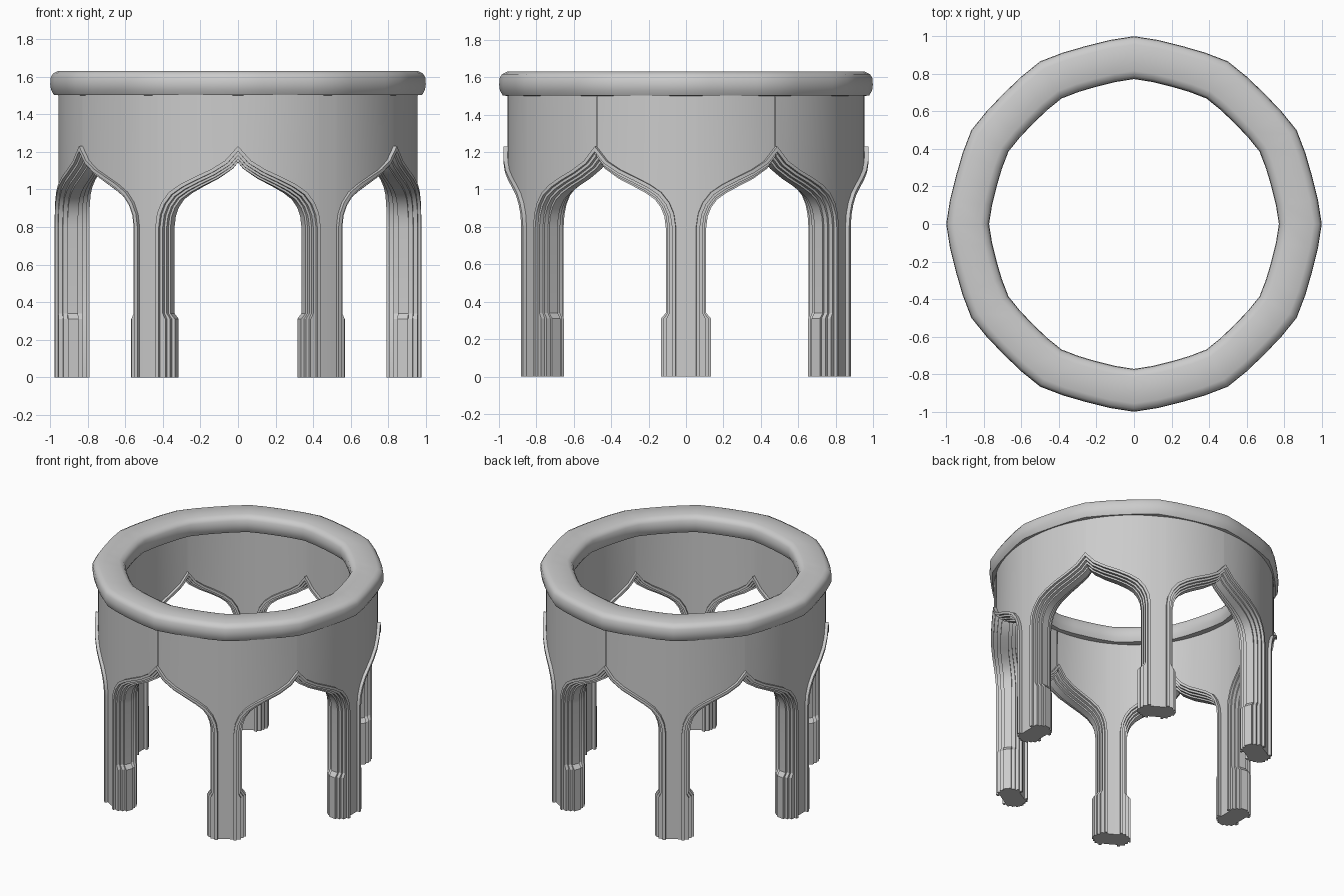
import bpy, bmesh, math
from mathutils import Vector

cube = bpy.data.objects.get("Cube")
if cube:
    bpy.data.objects.remove(cube)

MID = 0.885          # centre radius of the ring wall
WALL = 0.07          # half thickness of the wall
WALL_TOP = 1.53

stone = bpy.data.materials.new("light_grey_stone")
stone.use_nodes = True
grey = (0.6, 0.6, 0.6, 1)
stone.diffuse_color = grey
stone.node_tree.nodes["Principled BSDF"].inputs["Base Color"].default_value = grey

# Half arch outline: distance around the ring from the leg centre, and height
ARCH = [Vector(p) for p in [
    (.05, 0), (.05, .31), (.05, .34), (.05, .80), (.059, .87), (.082, .93),
    (.122, .985), (.18, 1.027), (.25, 1.065), (.33, 1.105), (.40, 1.152),
    (.463, 1.23)]]

# Stepped moulding: offset into the opening, and distance from the wall centre
STEPS = [(0, WALL), (0, .092), (.018, .092), (.018, .075), (.032, .075),
         (.032, .052), (.044, .052), (.044, .028), (.055, .028)]
SECTION = STEPS + [(u, -d) for u, d in reversed(STEPS)]


def around(s, z, d, side, turn):
    """Wrap a flat point onto the ring, in one of twelve half bays."""
    a = side * s / MID + turn * math.pi / 3
    r = MID + d
    return (r * math.cos(a), r * math.sin(a), z)


def right_of(a, b):
    t = (b - a).normalized()
    return Vector((t.y, -t.x))


def mitres():
    """Offset direction at each outline point, towards the opening."""
    out = [Vector((1, 0))]
    for a, b, c in zip(ARCH, ARCH[1:], ARCH[2:]):
        n1, n2 = right_of(a, b), right_of(b, c)
        m = (n1 + n2).normalized()
        out.append(m / m.dot(n1))
    last = right_of(ARCH[-2], ARCH[-1])
    out.append(Vector((0, 1 / last.y)))
    out[-1].y = -abs(out[-1].y)
    return out


def finish(name, bm, angle):
    bmesh.ops.remove_doubles(bm, verts=bm.verts, dist=0.0005)
    bmesh.ops.recalc_face_normals(bm, faces=bm.faces)
    mesh = bpy.data.meshes.new(name)
    bm.to_mesh(mesh)
    bm.free()
    ob = bpy.data.objects.new(name, mesh)
    bpy.context.collection.objects.link(ob)
    mesh.materials.append(stone)
    bpy.ops.object.select_all(action='DESELECT')
    ob.select_set(True)
    bpy.context.view_layer.objects.active = ob
    bpy.ops.object.shade_smooth_by_angle(angle=math.radians(angle))


def each_half_bay():
    return [(side, turn) for turn in range(6) for side in (1, -1)]


# Wall with leg panels, open below the arches
bm = bmesh.new()
columns = [(Vector((0, 0)), ARCH[0])] + list(zip(ARCH[3:], ARCH[4:]))
for side, turn in each_half_bay():
    def face(pts):
        bm.faces.new([bm.verts.new(around(s, z, d, side, turn)) for s, z, d in pts])
    for a, b in columns:
        for d in (WALL, -WALL):
            face([(a.x, a.y, d), (b.x, b.y, d), (b.x, WALL_TOP, d), (a.x, WALL_TOP, d)])
        face([(a.x, a.y, WALL), (b.x, b.y, WALL), (b.x, b.y, -WALL), (a.x, a.y, -WALL)])
        face([(a.x, WALL_TOP, WALL), (b.x, WALL_TOP, WALL),
              (b.x, WALL_TOP, -WALL), (a.x, WALL_TOP, -WALL)])
finish("arcade_wall", bm, 25)

# Stepped moulding swept around every arch and down the legs
bm = bmesh.new()
normals = mitres()
for side, turn in each_half_bay():
    rows = []
    for i, (p, n) in enumerate(zip(ARCH, normals)):
        row = []
        for u, d in SECTION:
            wide = 1.45 if i < 2 and u > .02 else 1     # thicker foot
            q = p + n * u * wide
            row.append(bm.verts.new(around(q.x, q.y, d, side, turn)))
        rows.append(row)
    for r1, r2 in zip(rows, rows[1:]):
        for j in range(len(SECTION) - 1):
            bm.faces.new((r1[j], r1[j + 1], r2[j + 1], r2[j]))
    # foot cap
    count = len(SECTION)
    for j in range(count // 2 - 1):
        bm.faces.new((rows[0][j], rows[0][j + 1],
                      rows[0][count - 2 - j], rows[0][count - 1 - j]))
finish("arch_moulding", bm, 25)

# Rounded top rim, gently twelve-sided
RIM = [(.07, 1.5), (.095, 1.503), (.11, 1.53), (.114, 1.56), (.111, 1.597),
       (.098, 1.617), (.07, 1.63)]
PROFILE = RIM + [(-d, z) for d, z in reversed(RIM)]
bm = bmesh.new()
SEG = 48
BULGE = (1, .988, .982, .988)
rings = []
for k in range(SEG):
    a = 2 * math.pi * k / SEG
    f = BULGE[k % 4]
    rings.append([bm.verts.new(((MID + d) * f * math.cos(a),
                                (MID + d) * f * math.sin(a), z)) for d, z in PROFILE])
for k in range(SEG):
    r1, r2 = rings[k], rings[(k + 1) % SEG]
    for j in range(len(PROFILE)):
        m = (j + 1) % len(PROFILE)
        bm.faces.new((r1[j], r2[j], r2[m], r1[m]))
finish("top_rim", bm, 40)
